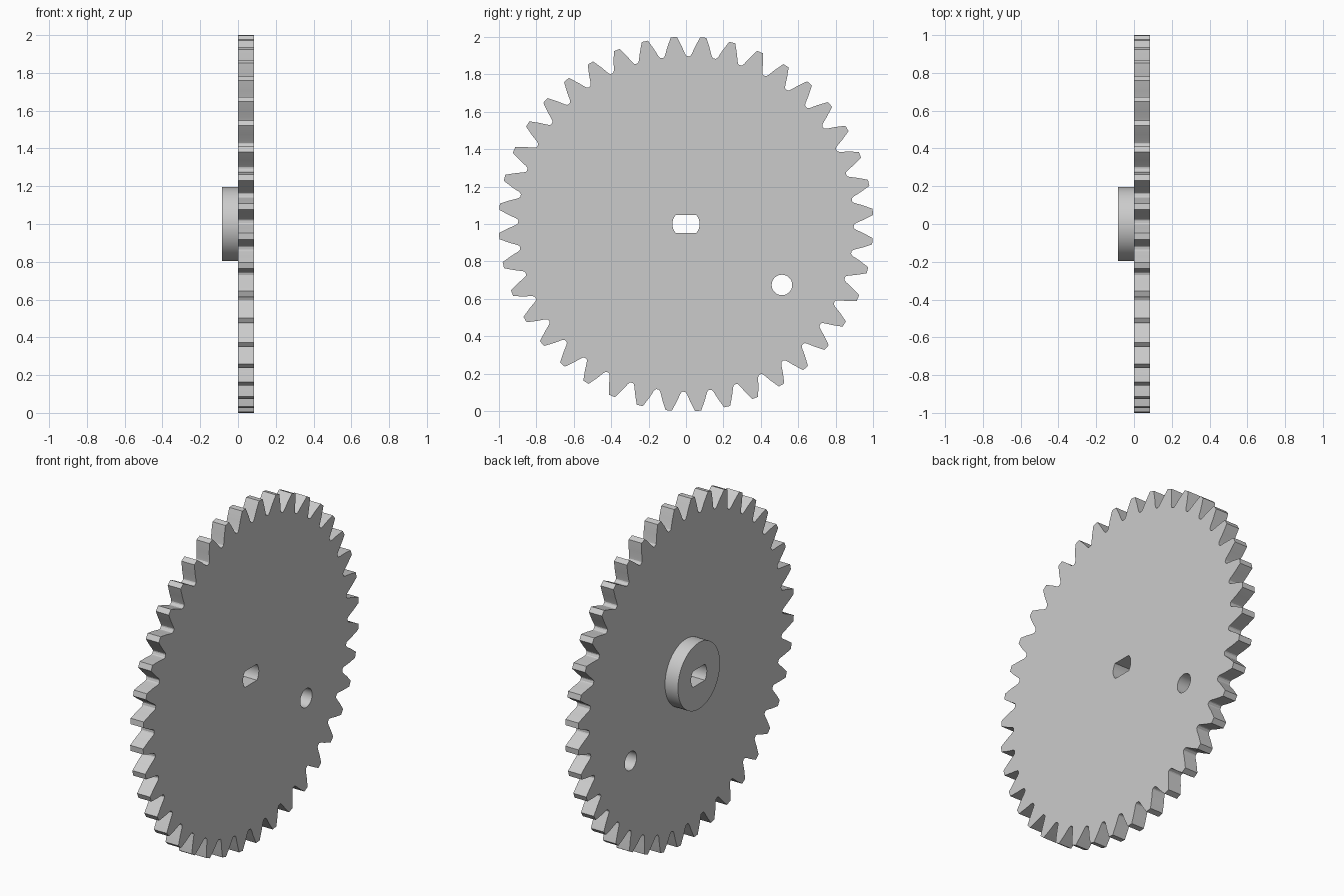
import bpy
from math import radians, cos, sin, asin, pi
from mathutils import Matrix

cube = bpy.data.objects.get("Cube")
if cube:
    bpy.data.objects.remove(cube, do_unlink=True)

TEETH = 40
PITCH = 360 / TEETH
PHASE = 3.7        # angle of the first tooth
THICK = 0.084      # thickness of the plate, and of the hub
# Profile maps (x, y, depth) onto world (y, z, x)
AXLE_FRAME = Matrix(((0, 0, 1, 0), (1, 0, 0, 0), (0, 1, 0, 1), (0, 0, 0, 1)))

grey = bpy.data.materials.new("light grey")
grey.use_nodes = True
colour = (0.60, 0.60, 0.60, 1)
grey.diffuse_color = colour
grey.node_tree.nodes["Principled BSDF"].inputs["Base Color"].default_value = colour


def polar(radius, degrees):
    return radius * cos(radians(degrees)), radius * sin(radians(degrees))


def circle(radius, cx=0, cy=0, n=64):
    return [(cx + radius * cos(2 * pi * i / n), cy + radius * sin(2 * pi * i / n))
            for i in range(n)]


def gear_outline():
    # Half a tooth, as (degrees from its middle, radius), mirrored and repeated
    half = [(0.95, 1.001), (2.35, 0.95), (3.3, 0.912), (3.75, 0.9), (4.1, 0.897)]
    tooth = [(-a, r) for a, r in reversed(half)] + half
    return [polar(r, PHASE + k * PITCH + a) for k in range(TEETH) for a, r in tooth]


def shaft_hole(radius=0.073, flat=0.047, n=8):
    # Circle cut by two flats
    limit = asin(flat / radius)
    arc = [limit * (2 * i / n - 1) for i in range(n + 1)]
    return [(radius * cos(t + side), radius * sin(t + side))
            for side in (0, pi) for t in arc]


def extruded(name, loops, x_centre):
    curve = bpy.data.curves.new(name, "CURVE")
    curve.dimensions = "2D"
    curve.fill_mode = "BOTH"
    curve.extrude = THICK / 2
    for loop in loops:
        spline = curve.splines.new("POLY")
        spline.points.add(len(loop) - 1)
        for point, (x, y) in zip(spline.points, loop):
            point.co = (x, y, 0, 1)
        spline.use_cyclic_u = True
    obj = bpy.data.objects.new(name, curve)
    bpy.context.collection.objects.link(obj)
    obj.matrix_world = Matrix.Translation((x_centre, 0, 0)) @ AXLE_FRAME
    bpy.ops.object.select_all(action="DESELECT")
    obj.select_set(True)
    bpy.context.view_layer.objects.active = obj
    bpy.ops.object.convert(target="MESH")
    obj = bpy.context.object
    # Join caps to walls so the solid is closed
    bpy.ops.object.mode_set(mode="EDIT")
    bpy.ops.mesh.select_all(action="SELECT")
    bpy.ops.mesh.remove_doubles(threshold=0.0001)
    bpy.ops.mesh.normals_make_consistent(inside=False)
    bpy.ops.object.mode_set(mode="OBJECT")
    obj.data.materials.clear()
    obj.data.materials.append(grey)
    bpy.ops.object.shade_smooth_by_angle(angle=radians(25))
    return obj


# Toothed plate with the shaft hole and an off-centre round hole
extruded("gear_plate", [gear_outline(), shaft_hole(), circle(0.055, 0.513, -0.326, 32)],
         THICK / 2)

# Raised hub on the left-hand (-x) face
extruded("hub", [circle(0.195), shaft_hole()], -THICK / 2)
